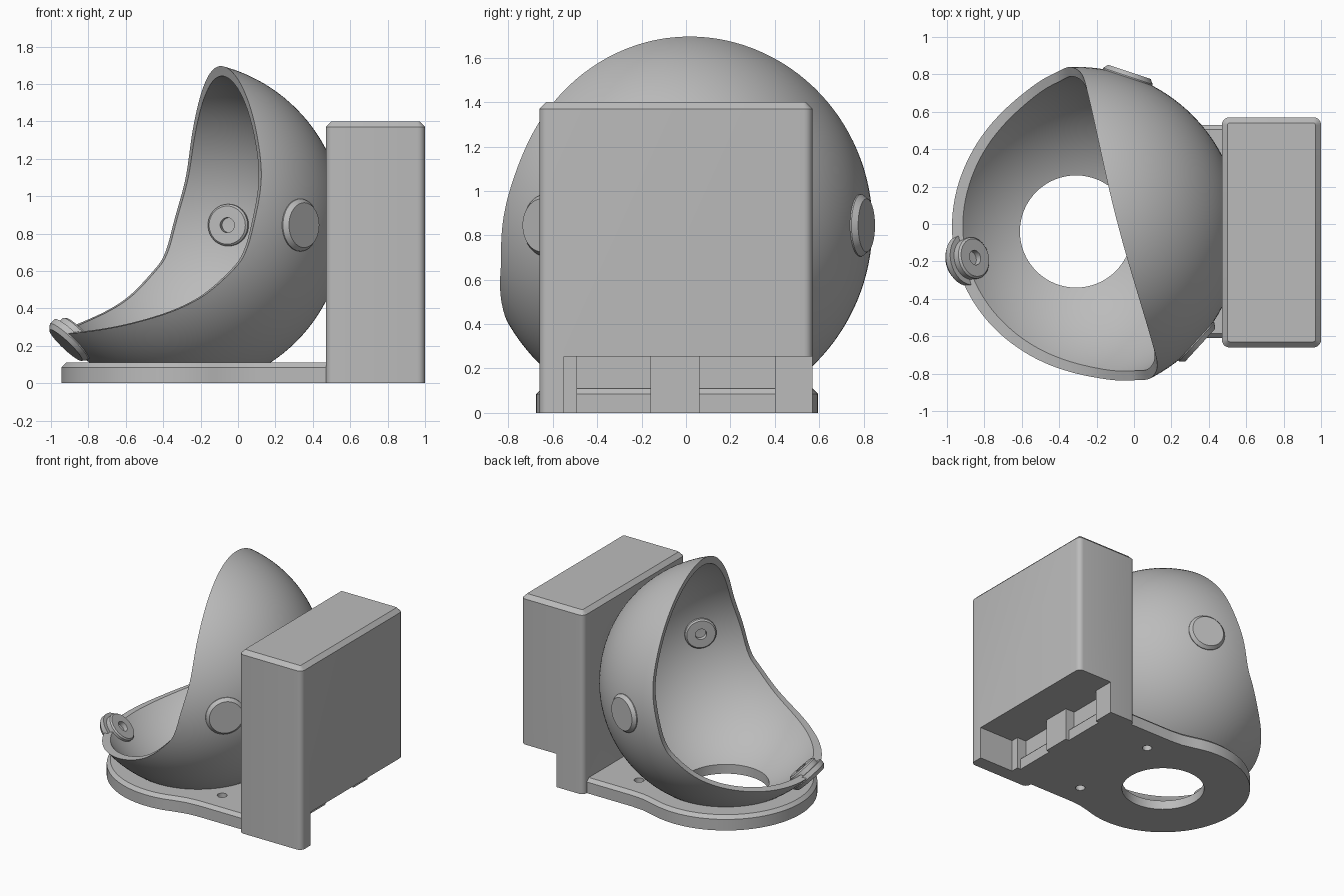
import bpy, bmesh
from math import radians, cos, sin
from mathutils import Matrix, Vector

if "Cube" in bpy.data.objects:
    bpy.data.objects.remove(bpy.data.objects["Cube"], do_unlink=True)

grey = bpy.data.materials.new("light_grey")
grey.use_nodes = True
grey.diffuse_color = (0.5, 0.5, 0.5, 1)
grey.node_tree.nodes["Principled BSDF"].inputs["Base Color"].default_value = (0.5, 0.5, 0.5, 1)

CENTRE = Vector((-0.31, -0.04, 0.845))
OUTER, INNER = 0.88, 0.83
TURN = Matrix.Rotation(radians(14.5), 4, 'Z')      # opening faces away from the turned +x axis
BOWL = Matrix.Translation(CENTRE) @ TURN
PLAN = Matrix.Translation((CENTRE.x, CENTRE.y, 0))


def finish(name, bm, matrix=Matrix()):
    bmesh.ops.transform(bm, matrix=matrix, verts=bm.verts)
    bmesh.ops.recalc_face_normals(bm, faces=bm.faces)
    mesh = bpy.data.meshes.new(name)
    bm.to_mesh(mesh)
    bm.free()
    mesh.materials.append(grey)
    ob = bpy.data.objects.new(name, mesh)
    bpy.context.collection.objects.link(ob)
    return ob


def prism(name, points, low, high, matrix=Matrix(), chamfer=0):
    bm = bmesh.new()
    base = bm.faces.new([bm.verts.new((x, y, low)) for x, y in points])
    ext = bmesh.ops.extrude_face_region(bm, geom=[base], use_keep_orig=True)["geom"]
    top = [v for v in ext if isinstance(v, bmesh.types.BMVert)]
    bmesh.ops.translate(bm, vec=(0, 0, high - low), verts=top)
    bmesh.ops.recalc_face_normals(bm, faces=bm.faces)
    if chamfer:
        edges = [e for e in bm.edges if all(v in top for v in e.verts)]
        bmesh.ops.bevel(bm, geom=edges, offset=chamfer, segments=1, affect='EDGES')
    return finish(name, bm, matrix)


def arc(x, y, r, start, end, steps):
    angles = [radians(start + (end - start) * i / steps) for i in range(steps + 1)]
    return [(x + r * cos(a), y + r * sin(a)) for a in angles]


def cylinder(name, x, y, r):
    return prism(name, arc(x, y, r, 0, 360, 64)[:-1], -0.2, 0.3)


def ball(name, r):
    bm = bmesh.new()
    bmesh.ops.create_uvsphere(bm, u_segments=128, v_segments=64, radius=r)
    return finish(name, bm, BOWL)


def cut(ob, *cutters):
    bpy.context.view_layer.objects.active = ob
    for c in cutters:
        mod = ob.modifiers.new("cut", 'BOOLEAN')
        mod.operation, mod.solver, mod.object = 'DIFFERENCE', 'EXACT', c
        bpy.ops.object.modifier_apply(modifier=mod.name)


def smooth_curve(pts, steps=8):
    # Catmull-Rom through the inner points
    out = []
    vs = [Vector(p) for p in pts]
    for a, b, c, d in zip(vs, vs[1:], vs[2:], vs[3:]):
        for i in range(steps):
            t = i / steps
            out.append(0.5 * (2 * b + (c - a) * t + (2 * a - 5 * b + 4 * c - d) * t ** 2
                              + (3 * b - a - 3 * c + d) * t ** 3))
    return [tuple(v) for v in out]


# Cutters
cavity = ball("cavity_cutter", INNER)
clearance = ball("clearance_cutter", INNER + 0.02)
drain = cylinder("drain_cutter", CENTRE.x, CENTRE.y, 0.3)
bolts = [cylinder("bolt_cutter", 0.16, CENTRE.y + s * 0.38, 0.035) for s in (-1, 1)]
floor = prism("floor_cutter", [(-2, -2), (2, -2), (2, 2), (-2, 2)], -1, 0.03)
mouth_curve = smooth_curve([(0.19, 2.2), (0.21, 1.85), (0.235, 1.6), (0.245, 1.35), (0.24, 1.1),
                            (0.19, 0.87), (0.14, 0.7), (0.07, 0.6), (-0.1, 0.45),
                            (-0.33, 0.345), (-0.65, 0.265), (-1.2, 0.2), (-1.5, 0.18)])
mouth = prism("mouth_cutter", mouth_curve + [(-1.3, 0.2), (-1.3, 1.85)], -1.2, 1.2,
              PLAN @ TURN @ Matrix.Rotation(radians(90), 4, 'X'))
# Plan of the open space under the box, with two grooves in its wall
notch_plan = [(1.2, -0.55), (0.70, -0.55), (0.70, -0.49), (0.62, -0.49), (0.62, -0.16),
              (0.70, -0.16), (0.70, 0.06), (0.62, 0.06), (0.62, 0.40), (0.70, 0.40),
              (0.70, 0.8), (1.2, 0.8)]
notch = prism("notch_cutter", notch_plan, -0.2, 0.255)

# Hollow bowl with a swept opening
bowl = ball("bowl_shell", OUTER)
cut(bowl, cavity, mouth, floor, drain)

# Base plate: disc with a necked tail running under the box
tail = [(0.30, 0.578), (0.40, 0.57), (0.98, 0.57)]
outline = arc(0, 0, 0.635, 72, 288, 72) + [(x, -y) for x, y in tail] + tail[::-1]
plate = prism("base_plate", outline, 0, 0.11, PLAN, 0.025)
cut(plate, clearance, drain, *bolts)

# Upright box with rounded corners and a chamfered top
R = 0.04
corners = [(1 - R, 0.57 - R, 0), (0.47 + R, 0.57 - R, 90),
           (0.47 + R, -0.66 + R, 180), (1 - R, -0.66 + R, 270)]
box_plan = [p for x, y, a in corners for p in arc(x, y, R, a, a + 90, 5)]
box = prism("rear_box", box_plan, 0, 1.4, chamfer=0.03)
cut(box, clearance, notch)

# Round mounts: two on the sides, one on the lower lip
mount_profile = [(0, 0.90), (0.12, 0.90), (0.14, 0.875), (0.14, 0.84), (0.112, 0.84),
                 (0.112, 0.805), (0.102, 0.795), (0.04, 0.795), (0.04, 0.85), (0, 0.85)]


def mount(name, azimuth, elevation):
    bm = bmesh.new()
    verts = [bm.verts.new((r, 0, h)) for r, h in mount_profile]
    edges = [bm.edges.new(pair) for pair in zip(verts, verts[1:])]
    bmesh.ops.spin(bm, geom=verts + edges, axis=(0, 0, 1), cent=(0, 0, 0),
                   angle=radians(360), steps=48, use_duplicate=False)
    bmesh.ops.remove_doubles(bm, verts=bm.verts, dist=0.0005)
    aim = Matrix.Rotation(radians(azimuth), 4, 'Z') @ Matrix.Rotation(radians(90 - elevation), 4, 'Y')
    return finish(name, bm, BOWL @ aim)


mounts = [mount("side_mount_front", -57, 0), mount("side_mount_back", 57, 0),
          mount("lip_mount", 180, -45.5)]

# Remove the cutters and shade
for c in [cavity, clearance, drain, floor, mouth, notch, *bolts]:
    bpy.data.objects.remove(c, do_unlink=True)
bpy.ops.object.select_all(action='DESELECT')
for ob in [bowl, plate, box, *mounts]:
    ob.select_set(True)
bpy.context.view_layer.objects.active = bowl
bpy.ops.object.shade_smooth_by_angle(angle=radians(25))
